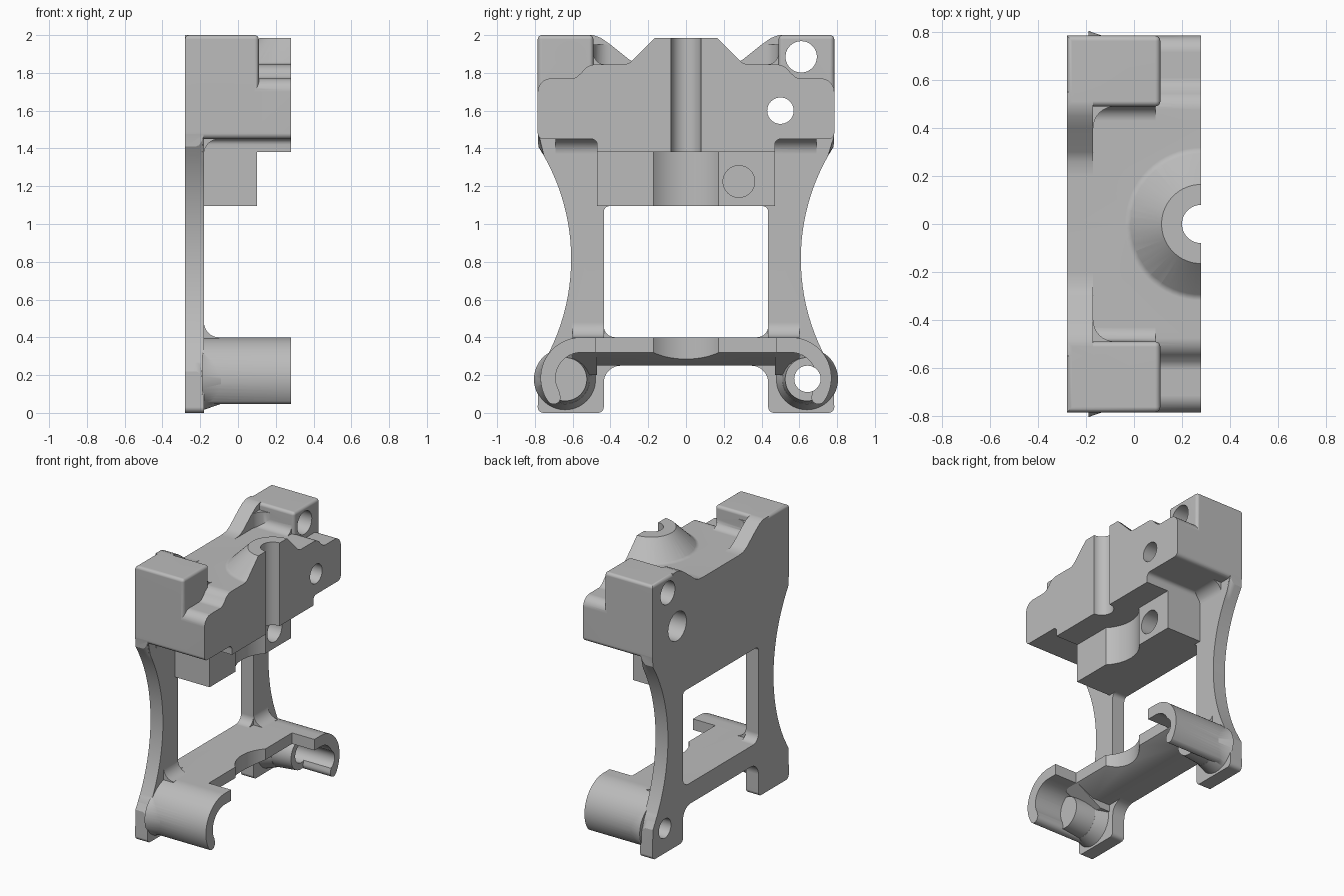
import bpy, bmesh, math
from mathutils import Vector

cube = bpy.data.objects.get("Cube")
if cube:
    bpy.data.objects.remove(cube)

metal = bpy.data.materials.new("plain_grey")
metal.use_nodes = True
grey = (0.5, 0.5, 0.5, 1)
metal.diffuse_color = grey
metal.node_tree.nodes["Principled BSDF"].inputs["Base Color"].default_value = grey


def make(name, bm):
    bmesh.ops.recalc_face_normals(bm, faces=bm.faces)
    mesh = bpy.data.meshes.new(name)
    bm.to_mesh(mesh)
    bm.free()
    obj = bpy.data.objects.new(name, mesh)
    mesh.materials.append(metal)
    bpy.context.collection.objects.link(obj)
    return obj


def prism(name, pts, axis, lo, hi, bevel=0, rule=None):
    """Extrude a flat outline along an axis; optionally round chosen edges."""
    place = {"x": lambda a, b, d: (d, a, b),
             "y": lambda a, b, d: (a, d, b),
             "z": lambda a, b, d: (a, b, d)}[axis]
    bm = bmesh.new()
    base = [bm.verts.new(place(a, b, lo)) for a, b in pts]
    top = [bm.verts.new(place(a, b, hi)) for a, b in pts]
    bm.faces.new(base)
    bm.faces.new(top)
    n = len(pts)
    for i in range(n):
        j = (i + 1) % n
        bm.faces.new((base[i], base[j], top[j], top[i]))
    if bevel:
        edges = [e for e in bm.edges if rule is None or all(rule(v.co) for v in e.verts)]
        bmesh.ops.bevel(bm, geom=edges, offset=bevel, segments=4, profile=0.5,
                        affect="EDGES", clamp_overlap=True)
    return make(name, bm)


def cone(name, spot, axis, lo, hi, r1, r2, steps=64):
    bm = bmesh.new()
    bmesh.ops.create_cone(bm, cap_ends=True, segments=steps, radius1=r1, radius2=r2, depth=hi - lo)
    for v in bm.verts:
        a, b, d = v.co.x + spot[0], v.co.y + spot[1], v.co.z + (lo + hi) / 2
        v.co = Vector((d, a, b)) if axis == "x" else Vector((a, b, d))
    return make(name, bm)


def arc(cx, cy, r, a0, a1, n=10):
    return [(cx + r * math.cos(math.radians(a0 + (a1 - a0) * i / n)),
             cy + r * math.sin(math.radians(a0 + (a1 - a0) * i / n))) for i in range(n + 1)]


def rect(a0, b0, a1, b1):
    return [(a0, b0), (a1, b0), (a1, b1), (a0, b1)]


def both(half):
    """Complete an outline given for the left half."""
    return half + [(-a, b) for a, b in reversed(half) if a > 1e-6]


def flip(pts, s):
    return [(s * a, b) for a, b in pts]


solids, cutters = [], []
add, cut = solids.append, cutters.append

# Rear frame with waisted legs and feet
waist = []
for i in range(25):
    z = 0.22 + 1.19 * i / 24
    waist.append((1.713 - math.sqrt(1.105 ** 2 - (z - 0.815) ** 2), z))
frame = [(0, 0.25)] + arc(0.345, 0.16, 0.09, 90, 0) + arc(0.465, 0.03, 0.03, 180, 270, 4)
frame += arc(0.755, 0.03, 0.03, -90, 0, 4) + waist + [(0.785, 1.5), (0, 1.5)]
add(prism("rear_frame", both(frame), "x", -0.28, -0.18, 0.05,
          lambda c: c.x > -0.2 and 0.21 < c.z < 1.42 and abs(c.y) > 0.55))

# Upper body with its stepped shoulders
body = [(0, 1.38), (0.47, 1.38)] + arc(0.5, 1.42, 0.03, 180, 90, 4)
body += arc(0.755, 1.48, 0.03, -90, 0, 4) + arc(0.715, 1.7, 0.07, 0, 90)
body += arc(0.61, 1.83, 0.06, 270, 220, 5) + arc(0.475, 1.755, 0.09, 30, 90, 6) + [(0, 1.845)]
add(prism("upper_body", both(body), "x", -0.28, 0.28))

# Block under the body, and the conical guide on top
add(prism("lower_block", rect(-0.47, 1.095, 0.47, 1.4), "x", -0.28, 0.1))
add(cone("guide_cone", (0.28, 0), "z", 1.84, 1.985, 0.31, 0.165))
add(cone("guide_cone_foot", (0.28, 0), "z", 1.84, 1.86, 0.33, 0.285))

# Lower shelf with a sloping underside
add(prism("lower_shelf", [(-0.28, 0.25), (-0.04, 0.25), (0.1, 0.32), (0.1, 0.4), (-0.28, 0.4)],
          "y", -0.48, 0.48))

for s, side in ((1, "left"), (-1, "right")):
    def yspan(a, b):
        return min(s * a, s * b), max(s * a, s * b)

    # Ear with its sloping rear rim and inner fillets
    add(prism(side + "_ear", flip(rect(0.49, 1.5, 0.785, 2), s), "x", -0.28, 0.11, 0.022,
              lambda c: c.z > 1.6 or c.x > 0))
    rim = [(0.55, 1.8), (0.55, 2), (0.49, 2), (0.45, 1.985), (0.4, 1.95),
           (0.3, 1.87), (0.26, 1.85), (0.2, 1.845), (0.2, 1.8)]
    add(prism(side + "_rear_rim", flip(rim, s), "x", -0.28, -0.17))
    cove = [(0.5, 1.82)] + [(0.5, 1.905)] + arc(0.43, 1.905, 0.06, 0, -90, 6) + [(0.43, 1.82)]
    add(prism(side + "_ear_cove", flip(cove, s), "x", -0.2, 0.09))
    corner = [(-0.18, 0.5)] + arc(-0.08, 0.4, 0.09, 180, 90, 8) + [(-0.08, 0.5)]
    add(prism(side + "_ear_corner", [(a, s * b) for a, b in corner], "z", 1.8, 1.95))

    # Fillets where the leg meets the body and the shelf
    top_fillet = [(-0.2, 1.46), (-0.1, 1.46)] + arc(-0.1, 1.37, 0.08, 90, 180, 8) + [(-0.2, 1.37)]
    add(prism(side + "_leg_top_fillet", top_fillet, "y", *yspan(0.45, 0.69)))
    low_fillet = [(-0.2, 0.39), (-0.1, 0.39)] + arc(-0.1, 0.48, 0.08, 270, 180, 8) + [(-0.2, 0.48)]
    add(prism(side + "_leg_low_fillet", low_fillet, "y", *yspan(0.435, 0.6)))

    # Curved hook and the boss behind it
    cy, cz = 0.555, 0.185
    tip = (cy + 0.178 * math.cos(math.radians(-35)), cz + 0.178 * math.sin(math.radians(-35)))
    hook = [(0.48, 0.32), (0.48, 0.4)] + arc(cy, cz, 0.215, 90, -35, 24)
    hook += arc(*tip, 0.037, -45, -205, 8) + arc(cy, cz, 0.135, -30, 90, 20)
    add(prism(side + "_hook", flip(hook, s), "x", -0.28, 0.28))
    add(prism(side + "_hook_web", [(-0.28, 0.2), (-0.1, 0.2), (0.1, 0.32), (0.1, 0.36), (-0.28, 0.36)],
              "y", *yspan(0.47, 0.6)))
    add(cone(side + "_boss", (s * 0.64, 0.178), "x", -0.19, -0.09, 0.165, 0.13))
    add(cone(side + "_boss_end", (s * 0.64, 0.178), "x", -0.1, 0.06, 0.13, 0.115))

    # Screw holes
    for label, y, z, r, lo, hi in (("ear", 0.61, 1.885, 0.083, -0.4, 0.4),
                                   ("body", 0.5, 1.6, 0.07, -0.4, 0.4),
                                   ("body_recess", 0.5, 1.6, 0.105, -0.4, -0.08),
                                   ("block", 0.28, 1.225, 0.084, -0.1, 0.4),
                                   ("foot", 0.643, 0.18, 0.07, -0.4, 0.4)):
        cut(cone(side + "_" + label + "_hole", (s * y, z), "x", lo, hi, r, r, 40))

# Window, central bore, clearance curve and the flat front cut
window = [(0, 0.4)] + arc(0.375, 0.46, 0.06, -90, 0, 8) + arc(0.405, 1.065, 0.03, 0, 90, 4) + [(0, 1.095)]
cut(prism("window", both(window), "x", -0.4, -0.11))
cut(cone("bore", (0.28, 0), "z", 1.3, 2.1, 0.08, 0.08, 48))
cut(cone("clearance", (0.28, 0), "z", 0.1, 1.38, 0.25, 0.25, 80))
cut(prism("front_cut", rect(-1, 1, 1, 2.2), "x", 0.28, 0.9))

# Merge the parts into one casting, then cut the openings
bracket = solids[0]
bpy.context.view_layer.objects.active = bracket
for other, mode in [(o, "UNION") for o in solids[1:]] + [(o, "DIFFERENCE") for o in cutters]:
    mod = bracket.modifiers.new("join", "BOOLEAN")
    mod.object, mod.operation, mod.solver = other, mode, "EXACT"
    bpy.ops.object.modifier_apply(modifier=mod.name)
    bpy.data.objects.remove(other)
bracket.name = "bracket_casting"

# Smooth curved faces, keep flat faces crisp
bpy.ops.object.select_all(action="DESELECT")
bracket.select_set(True)
bpy.ops.object.shade_smooth_by_angle(angle=math.radians(28))
weighted = bracket.modifiers.new("flat_normals", "WEIGHTED_NORMAL")
weighted.keep_sharp = True
